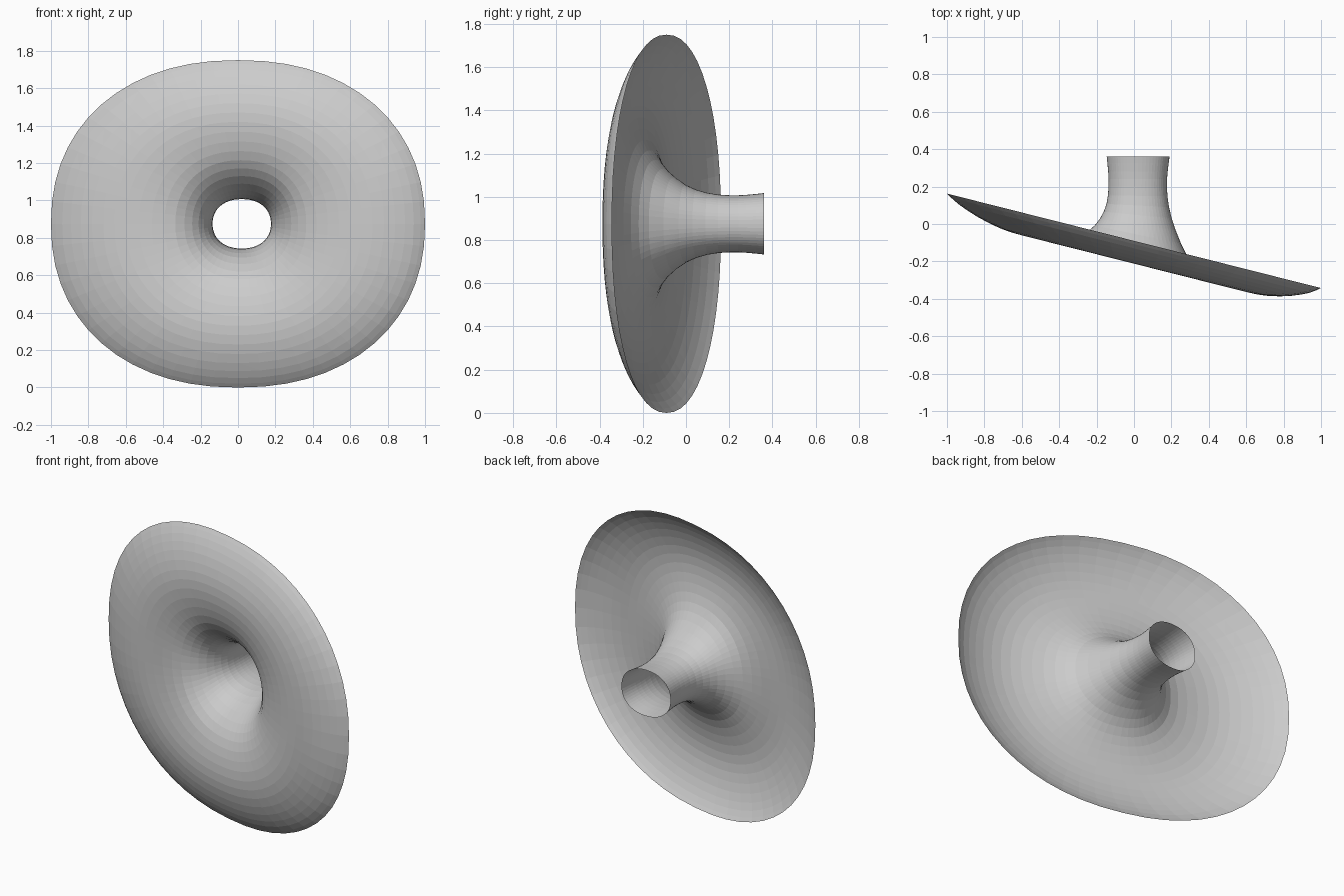
import bpy, bmesh, math

if "Cube" in bpy.data.objects:
    bpy.data.objects.remove(bpy.data.objects["Cube"])

SIDES = 56
TILT = -0.2525   # slope of the rim plane in x
# rings from pipe end to rim: centre x, half width, half height, y, share of tilt
RINGS = [
    (0.022, 0.168, 0.142, 0.36, 0.0),
    (0.021, 0.159, 0.134, 0.28, 0.0),
    (0.020, 0.156, 0.132, 0.20, 0.0),
    (0.020, 0.167, 0.143, 0.10, 0.2),
    (0.020, 0.203, 0.180, 0.00, 0.6),
    (0.020, 0.265, 0.255, -0.10, 1.0),
    (0.015, 0.35, 0.34, -0.163, 1.0),
    (0.01, 0.47, 0.44, -0.198, 1.0),
    (0.0, 0.60, 0.545, -0.212, 1.0),
    (0.0, 0.72, 0.645, -0.203, 1.0),
    (0.0, 0.84, 0.745, -0.172, 1.0),
    (0.0, 0.94, 0.825, -0.130, 1.0),
    (0.0, 1.0, 0.875, -0.090, 1.0),
]


def spline(a, b, c, d, t):
    return tuple(0.5 * (2 * q + (r - p) * t + (2 * p - 5 * q + 4 * r - s) * t * t
                        + (3 * q - p - 3 * r + s) * t ** 3)
                 for p, q, r, s in zip(a, b, c, d))


def rounded(v, n=2.2):
    return math.copysign(abs(v) ** (2 / n), v)


# smooth the flare by adding rings between the key rings
rows = []
last = len(RINGS) - 1
for i in range(last):
    keys = [RINGS[min(max(i + k, 0), last)] for k in (-1, 0, 1, 2)]
    rows += [spline(*keys, t) for t in (0.0, 0.5)]
rows.append(RINGS[-1])

# thin open horn skin
bm = bmesh.new()
loops = []
for cx, ax, az, y, k in rows:
    loop = []
    for j in range(SIDES):
        a = math.tau * j / SIDES
        x = cx + ax * rounded(math.cos(a))
        z = 0.877 + az * rounded(math.sin(a))
        loop.append(bm.verts.new((x, y + k * TILT * x, max(z - 0.002, 0.0))))
    loops.append(loop)
for lo, hi in zip(loops, loops[1:]):
    for j in range(SIDES):
        n = (j + 1) % SIDES
        bm.faces.new((lo[j], lo[n], hi[n], hi[j]))
bmesh.ops.triangulate(bm, faces=bm.faces[:])
bmesh.ops.recalc_face_normals(bm, faces=bm.faces[:])
mesh = bpy.data.meshes.new("flared_horn")
bm.to_mesh(mesh)
bm.free()
horn = bpy.data.objects.new("flared_horn", mesh)
bpy.context.collection.objects.link(horn)
